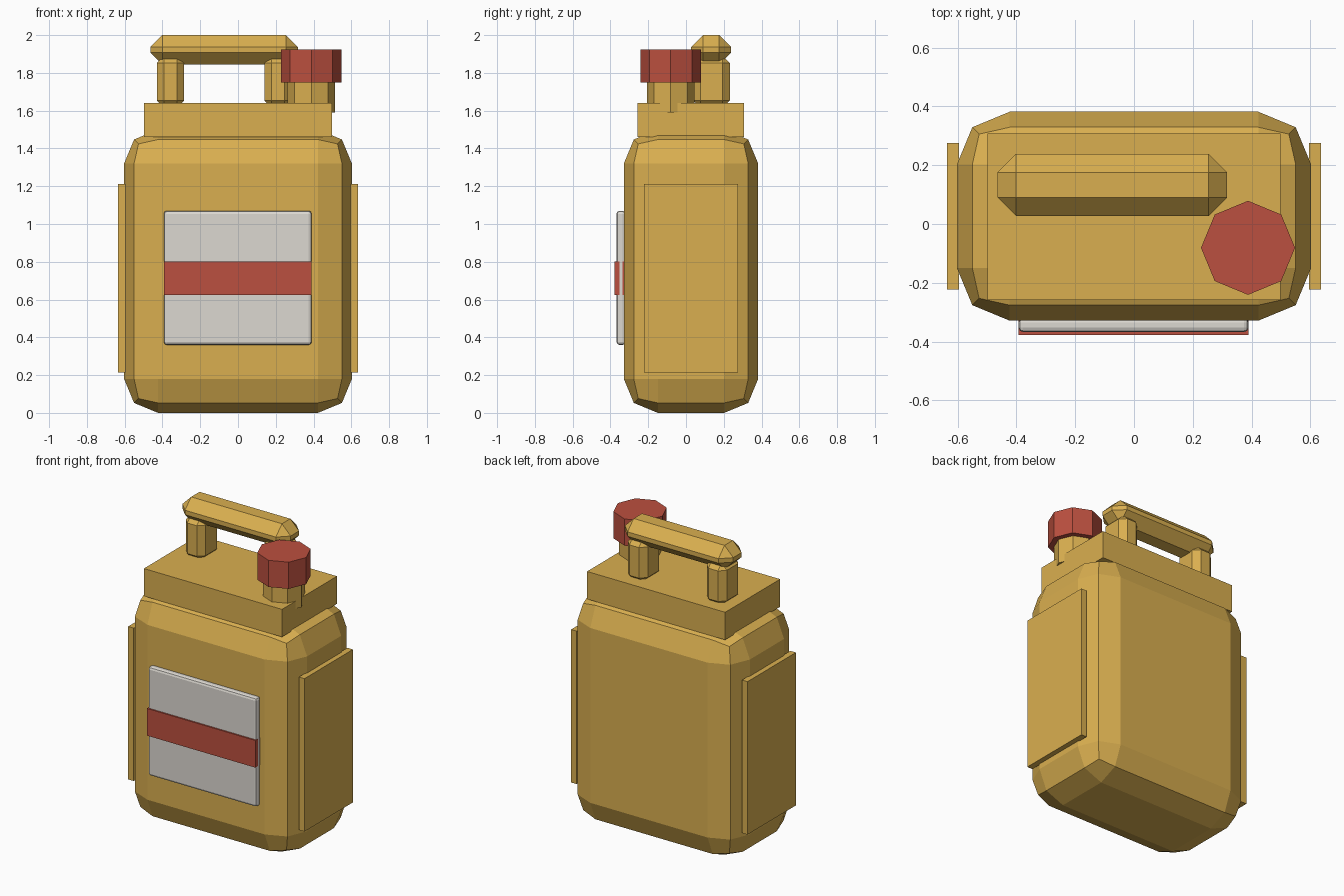
import bpy
import bmesh
from mathutils import Matrix, Vector

if "Cube" in bpy.data.objects:
    bpy.data.objects.remove(bpy.data.objects["Cube"])


def material(name, rgb):
    m = bpy.data.materials.new(name)
    m.diffuse_color = (*rgb, 1)
    m.use_nodes = True
    m.node_tree.nodes["Principled BSDF"].inputs["Base Color"].default_value = m.diffuse_color
    return m


YELLOW = material("yellow_paint", (0.70, 0.43, 0.08))
RED = material("red_paint", (0.50, 0.08, 0.05))
WHITE = material("label_white", (0.72, 0.69, 0.64))


def finish(bm, name, mat):
    mesh = bpy.data.meshes.new(name)
    bm.to_mesh(mesh)
    bm.free()
    mesh.materials.append(mat)
    ob = bpy.data.objects.new(name, mesh)
    bpy.context.collection.objects.link(ob)
    return ob


def box(name, x, y, z, mat, bevel=0, segments=1):
    """Box given by its (min, max) on each axis, with optional bevelled edges."""
    lo, hi = Vector((x[0], y[0], z[0])), Vector((x[1], y[1], z[1]))
    bm = bmesh.new()
    bmesh.ops.create_cube(bm, size=1, matrix=Matrix.Translation((lo + hi) / 2)
                          @ Matrix.Diagonal((*(hi - lo), 1)))
    if bevel:
        bmesh.ops.bevel(bm, geom=bm.edges[:], offset=bevel, segments=segments,
                        profile=0.5, affect='EDGES', clamp_overlap=True)
    return finish(bm, name, mat)


def octagon(name, x, y, z, radius, mat):
    """Eight-sided upright prism with a corner on the x axis."""
    bm = bmesh.new()
    verts = [(x + radius * (Matrix.Rotation(i * 0.785398, 2) @ Vector((1, 0))).x,
              y + radius * (Matrix.Rotation(i * 0.785398, 2) @ Vector((1, 0))).y,
              z[0]) for i in range(8)]
    base = bm.faces.new([bm.verts.new(v) for v in verts])
    ext = bmesh.ops.extrude_face_region(bm, geom=[base], use_keep_orig=True)
    top = [v for v in ext["geom"] if isinstance(v, bmesh.types.BMVert)]
    bmesh.ops.translate(bm, verts=top, vec=(0, 0, z[1] - z[0]))
    bmesh.ops.recalc_face_normals(bm, faces=bm.faces[:])
    return finish(bm, name, mat)


# Canister body and stepped top
box("body", (-0.603, 0.603), (-0.329, 0.382), (0, 1.5), YELLOW, 0.18, 2)
box("top_block", (-0.498, 0.498), (-0.258, 0.308), (1.46, 1.64), YELLOW)

# Raised side panels
for side, x in (("left", (-0.636, -0.596)), ("right", (0.596, 0.636))):
    box(side + "_side_panel", x, (-0.223, 0.275), (0.215, 1.212), YELLOW)

# Front label with stripe
box("label", (-0.393, 0.39), (-0.368, -0.32), (0.36, 1.07), WHITE, 0.016, 2)
box("label_stripe", (-0.393, 0.39), (-0.378, -0.325), (0.625, 0.802), RED)

# Carry handle: two posts and a grip
for side, cx in (("left", -0.358), ("right", 0.212)):
    box(side + "_handle_post", (cx - 0.072, cx + 0.072), (0.038, 0.232),
        (1.615, 1.89), YELLOW, 0.038)
box("handle_grip", (-0.464, 0.317), (0.027, 0.239), (1.845, 2.0), YELLOW, 0.063)

# Spout and cap
octagon("spout", 0.388, -0.081, (1.59, 1.78), 0.125, YELLOW)
octagon("cap", 0.388, -0.081, (1.75, 1.924), 0.16, RED)
